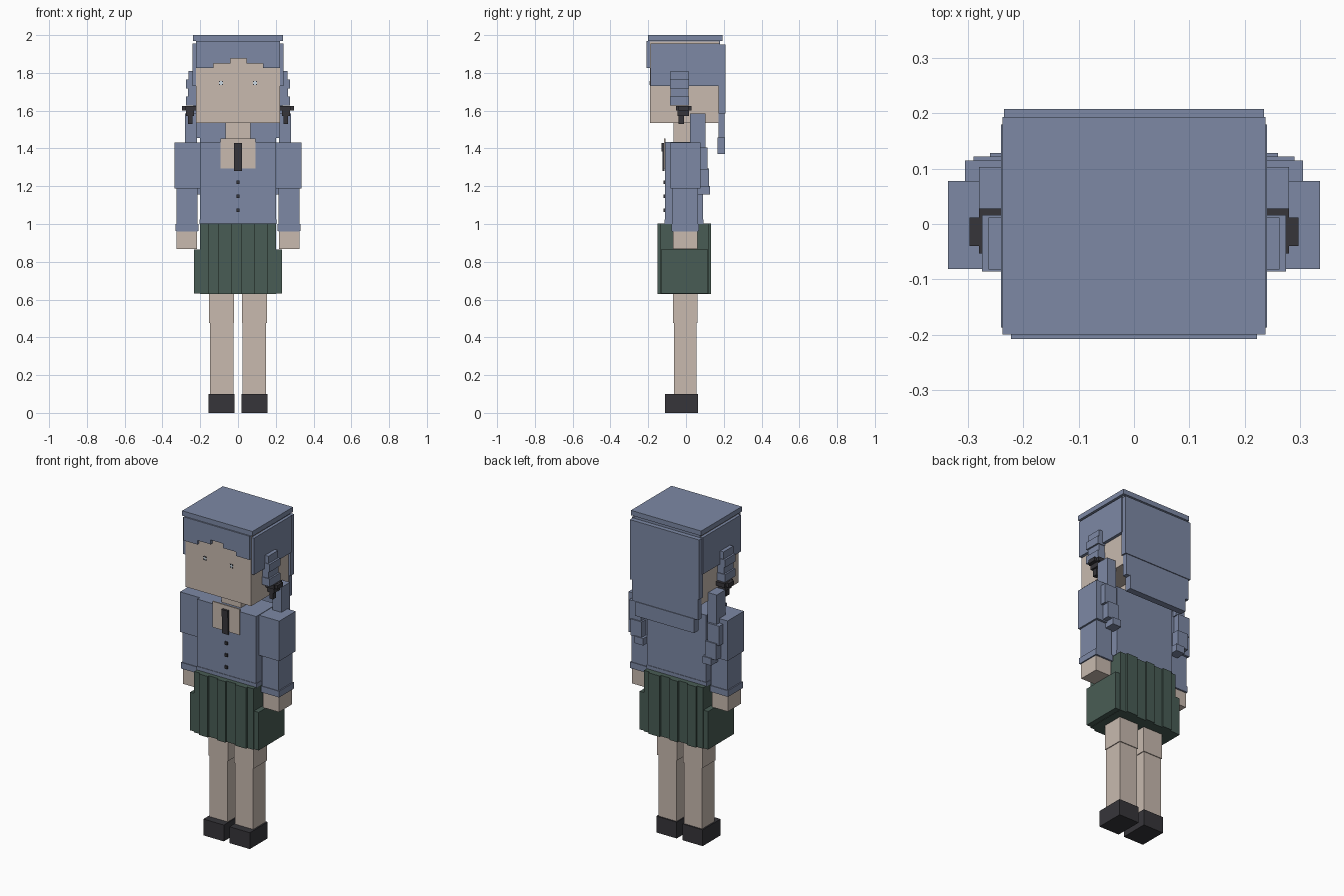
import bpy

if "Cube" in bpy.data.objects:
    bpy.data.objects.remove(bpy.data.objects["Cube"])


def material(name, rgb):
    m = bpy.data.materials.new(name)
    m.use_nodes = True
    m.diffuse_color = (*rgb, 1)
    bsdf = next(n for n in m.node_tree.nodes if n.type == 'BSDF_PRINCIPLED')
    bsdf.inputs["Base Color"].default_value = (*rgb, 1)
    bsdf.inputs["Roughness"].default_value = 0.9
    return m


blue = material("slate blue", (0.205, 0.25, 0.376))
skin = material("skin", (0.58, 0.49, 0.43))
green = material("dark green", (0.066, 0.108, 0.09))
dark = material("charcoal", (0.037, 0.036, 0.042))
pale = material("pale eye", (0.6, 0.68, 0.75))


def box(name, x, y, z, mat):
    """Box spanning the given (min, max) ranges."""
    bpy.ops.mesh.primitive_cube_add(size=1, location=[sum(r) / 2 for r in (x, y, z)])
    ob = bpy.context.object
    ob.name = name
    ob.scale = [r[1] - r[0] for r in (x, y, z)]
    bpy.ops.object.transform_apply(location=False, rotation=False, scale=True)
    ob.data.materials.append(mat)
    return ob


def mid(name, w, y, z, mat):
    """Box centred on x = 0 with half width w."""
    return box(name, (-w, w), y, z, mat)


def pair(name, x, y, z, mat):
    """Left box and its mirrored right twin."""
    box("left_" + name, x, y, z, mat)
    box("right_" + name, (-x[1], -x[0]), y, z, mat)


# Head and neck
mid("head", 0.222, (-0.19, 0.175), (1.535, 1.965), skin)
mid("neck", 0.065, (-0.065, 0.02), (1.42, 1.54), skin)

# Eyes: pale plates with dark corners
pair("eye", (0.08, 0.1), (-0.192, -0.189), (1.735, 1.757), pale)
for i, (dx, dz) in enumerate(((0, 0), (0.014, 0), (0, 0.016), (0.014, 0.016))):
    pair(f"eye_corner_{i}", (0.08 + dx, 0.086 + dx), (-0.194, -0.19),
         (1.735 + dz, 1.741 + dz), dark)

# Hair cap, side panels and stepped back panel
mid("hair_top", 0.238, (-0.2, 0.193), (1.97, 2.0), blue)
mid("hair_crown", 0.222, (-0.19, 0.18), (1.95, 1.972), blue)
pair("side_hair", (0.215, 0.24), (-0.187, 0.18), (1.73, 1.955), blue)
mid("back_hair_upper", 0.235, (0.172, 0.208), (1.585, 1.95), blue)
mid("back_hair_middle", 0.225, (0.172, 0.203), (1.455, 1.59), blue)
mid("back_hair_tip", 0.2, (0.167, 0.207), (1.37, 1.457), blue)

# Fringe with stepped lower edge
edges = (-0.222, -0.13, -0.04, 0.045, 0.133, 0.222)
for i, low in enumerate((1.825, 1.85, 1.877, 1.85, 1.825)):
    box(f"fringe_{i}", edges[i:i + 2], (-0.208, -0.188), (low, 1.97), blue)

# Pigtails: stacked locks beside the face
for i, out in enumerate((0.263, 0.275, 0.265, 0.275)):
    top = 1.81 - i * 0.045
    d = 0.004 * (i % 2)
    pair(f"pigtail_{i}", (0.222, out), (-0.082 - d, 0.012 + d), (top - 0.047, top), blue)

# Hair ties with bows and hanging ends
pair("hair_tie", (0.222, 0.28), (-0.053, 0.028), (1.6, 1.625), dark)
pair("hair_bow", (0.26, 0.297), (-0.04, 0.012), (1.6, 1.624), dark)
pair("tie_knot", (0.232, 0.275), (-0.046, 0.015), (1.572, 1.602), dark)
pair("tie_end", (0.24, 0.265), (-0.04, -0.01), (1.53, 1.575), dark)

# Long locks falling behind the shoulders
pair("lock_upper", (0.218, 0.28), (0.02, 0.103), (1.4, 1.585), blue)
pair("lock_middle", (0.225, 0.305), (0.04, 0.115), (1.285, 1.405), blue)
pair("lock_lower", (0.215, 0.29), (0.07, 0.122), (1.195, 1.295), blue)
pair("lock_tip", (0.2, 0.26), (0.06, 0.128), (1.157, 1.2), blue)

# Jacket with open neck, tie and buttons
mid("jacket", 0.2, (-0.11, 0.09), (1.0, 1.435), blue)
mid("jacket_hem", 0.203, (-0.113, 0.093), (1.0, 1.025), blue)
mid("open_neck", 0.092, (-0.117, -0.108), (1.295, 1.453), skin)
mid("necktie", 0.02, (-0.125, -0.114), (1.28, 1.425), dark)
mid("necktie_knot", 0.021, (-0.13, -0.114), (1.385, 1.428), dark)
for i, z in enumerate((1.22, 1.147, 1.073)):
    mid(f"button_{i}", 0.009, (-0.119, -0.108), (z - 0.009, z + 0.009), dark)

# Arms
pair("upper_arm", (0.2, 0.336), (-0.081, 0.078), (1.187, 1.432), blue)
pair("forearm", (0.215, 0.325), (-0.073, 0.064), (0.96, 1.19), blue)
pair("cuff", (0.21, 0.332), (-0.077, 0.068), (0.962, 1.0), blue)
pair("hand", (0.218, 0.325), (-0.068, 0.06), (0.867, 0.965), skin)

# Pleated skirt: strips alternating in depth
pleats = (-0.2, -0.16, -0.1, -0.037, 0.02, 0.085, 0.16, 0.2)
for i in range(7):
    d = 0.012 * (i % 2)
    box(f"skirt_pleat_{i}", pleats[i:i + 2], (-0.138 - d, 0.121 + d), (0.63, 1.003), green)
pair("skirt_side", (0.195, 0.232), (-0.132, 0.117), (0.632, 0.865), green)

# Legs and shoes
pair("thigh", (0.02, 0.153), (-0.069, 0.06), (0.475, 0.66), skin)
pair("shin", (0.025, 0.148), (-0.064, 0.055), (0.09, 0.48), skin)
pair("shoe", (0.019, 0.157), (-0.11, 0.063), (0.0, 0.1), dark)
